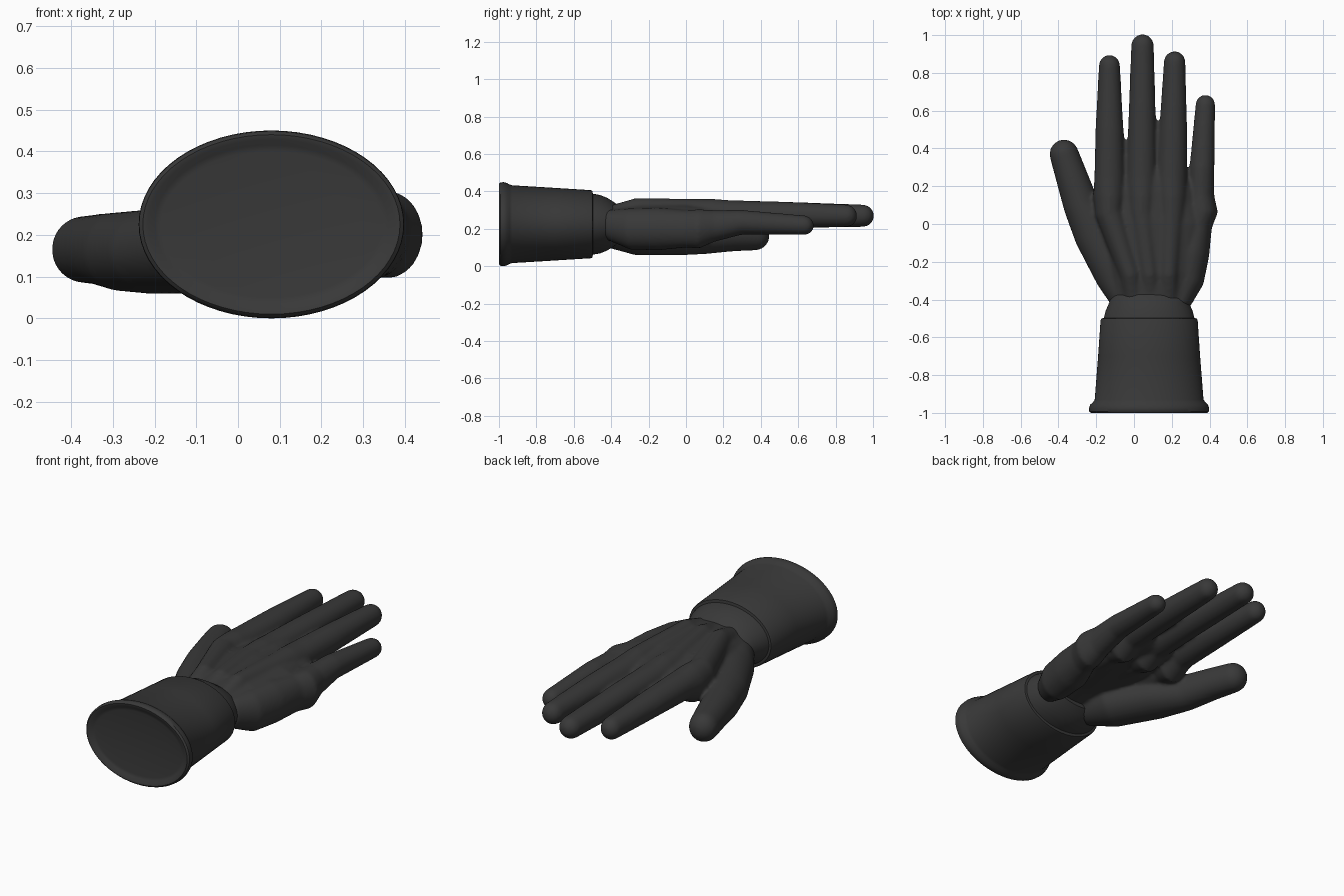
import bpy, bmesh, math
from mathutils import Vector

cube = bpy.data.objects.get("Cube")
if cube:
    bpy.data.objects.remove(cube, do_unlink=True)

# Single flat colour
rubber = bpy.data.materials.new("charcoal_rubber")
rubber.use_nodes = True
colour = (0.04, 0.04, 0.04, 1)
rubber.diffuse_color = colour
shader = rubber.node_tree.nodes["Principled BSDF"]
shader.inputs["Base Color"].default_value = colour
shader.inputs["Roughness"].default_value = 0.8

UP = Vector((0, 0, 1))
FORWARD = Vector((0, 1, 0))


def add_ring(bm, centre, direction, rx, rz, sides):
    """Elliptical ring of vertices square to a horizontal direction."""
    side = direction.cross(UP).normalized()
    ring = []
    for i in range(sides):
        a = math.tau * i / sides
        ring.append(bm.verts.new(centre + side * rx * math.cos(a) + UP * rz * math.sin(a)))
    return ring


def skin(bm, rings):
    """Bridge consecutive rings and close both ends."""
    for a, b in zip(rings, rings[1:]):
        for i in range(len(a)):
            j = (i + 1) % len(a)
            bm.faces.new((a[i], a[j], b[j], b[i]))
    bm.faces.new(rings[0][::-1])
    bm.faces.new(rings[-1])


def limb(bm, sections, sides=28):
    """Tube through (x, y, z, rx, rz) sections with a rounded tip."""
    points = [Vector(s[:3]) for s in sections]
    rings = []
    last = len(points) - 1
    for i, s in enumerate(sections):
        direction = points[min(i + 1, last)] - points[max(i - 1, 0)]
        rings.append(add_ring(bm, points[i], direction, s[3], s[4], sides))
    direction = (points[-1] - points[-2]).normalized()
    rx, rz = sections[-1][3:]
    for step in range(1, 7):
        a = step * math.pi / 13
        rings.append(add_ring(bm, points[-1] + direction * rx * math.sin(a), direction,
                              rx * math.cos(a), rz * math.cos(a), sides))
    skin(bm, rings)


def finish(bm, name):
    bmesh.ops.recalc_face_normals(bm, faces=bm.faces)
    mesh = bpy.data.meshes.new(name)
    bm.to_mesh(mesh)
    bm.free()
    mesh.materials.append(rubber)
    obj = bpy.data.objects.new(name, mesh)
    bpy.context.collection.objects.link(obj)
    bpy.ops.object.select_all(action='DESELECT')
    obj.select_set(True)
    bpy.context.view_layer.objects.active = obj
    bpy.ops.object.shade_smooth_by_angle(angle=math.radians(40))
    return obj


# Hand: overlapping limbs fused into one soft skin
hand = bmesh.new()

# Three long fingers: wrist x, knuckle x, tip x, tip y, tip radius
for root, knuckle, tip, reach, r in ((0, -0.13, -0.13, 0.895, 0.056),
                                     (0.09, 0.04, 0.045, 1.005, 0.06),
                                     (0.18, 0.2, 0.215, 0.915, 0.057)):
    limb(hand, [
        (root, -0.42, 0.25, 0.06, 0.07),
        (root * 0.85 + knuckle * 0.15, -0.27, 0.28, 0.06, 0.085),
        (knuckle, 0.06, 0.27, 0.075, 0.09),
        (knuckle, 0.15, 0.255, 0.086, 0.105),
        (knuckle, 0.24, 0.275, 0.08, 0.078),
        (knuckle * 0.5 + tip * 0.5, 0.5, 0.275, 0.074, 0.071),
        (tip, reach - r, 0.27, r, 0.06)])

# Little finger with the fleshy outer edge of the palm
limb(hand, [
    (0.24, -0.42, 0.22, 0.06, 0.08),
    (0.28, -0.3, 0.2, 0.09, 0.11),
    (0.3, -0.15, 0.2, 0.1, 0.115),
    (0.34, 0, 0.2, 0.075, 0.1),
    (0.36, 0.07, 0.2, 0.085, 0.105),
    (0.355, 0.15, 0.215, 0.07, 0.085),
    (0.36, 0.3, 0.235, 0.066, 0.066),
    (0.378, 0.632, 0.22, 0.052, 0.052)])

# Thumb
limb(hand, [
    (-0.02, -0.42, 0.2, 0.09, 0.1),
    (-0.08, -0.27, 0.17, 0.125, 0.11),
    (-0.2, -0.05, 0.16, 0.12, 0.102),
    (-0.28, 0.1, 0.16, 0.095, 0.095),
    (-0.33, 0.25, 0.165, 0.085, 0.085),
    (-0.37, 0.37, 0.165, 0.077, 0.08)])

# Palm
limb(hand, [
    (0.09, -0.42, 0.24, 0.19, 0.09),
    (0.1, -0.25, 0.26, 0.22, 0.085),
    (0.1, 0, 0.265, 0.26, 0.078),
    (0.1, 0.12, 0.265, 0.22, 0.07)])

glove = finish(hand, "hand")
fuse = glove.modifiers.new("fuse", 'REMESH')
fuse.mode = 'VOXEL'
fuse.voxel_size = 0.01
fuse.use_smooth_shade = True
soften = glove.modifiers.new("soften", 'SMOOTH')
soften.factor = 0.5
soften.iterations = 8

# Cuff: rolled rim, flared sleeve, step and narrowing wrist (y, rx, rz)
cuff = bmesh.new()
profile = [(-0.985, 0.265, 0.175), (-0.988, 0.28, 0.19), (-0.998, 0.295, 0.203),
           (-1, 0.308, 0.215), (-0.992, 0.317, 0.223), (-0.975, 0.318, 0.225),
           (-0.957, 0.312, 0.22), (-0.943, 0.297, 0.212), (-0.93, 0.288, 0.208),
           (-0.7, 0.27, 0.194), (-0.51, 0.257, 0.182), (-0.5, 0.252, 0.178),
           (-0.498, 0.24, 0.163), (-0.46, 0.23, 0.156), (-0.42, 0.213, 0.14),
           (-0.38, 0.197, 0.115), (-0.35, 0.17, 0.085)]
skin(cuff, [add_ring(cuff, Vector((0.08, y, 0.225)), FORWARD, rx, rz, 64)
            for y, rx, rz in profile])
finish(cuff, "cuff")
